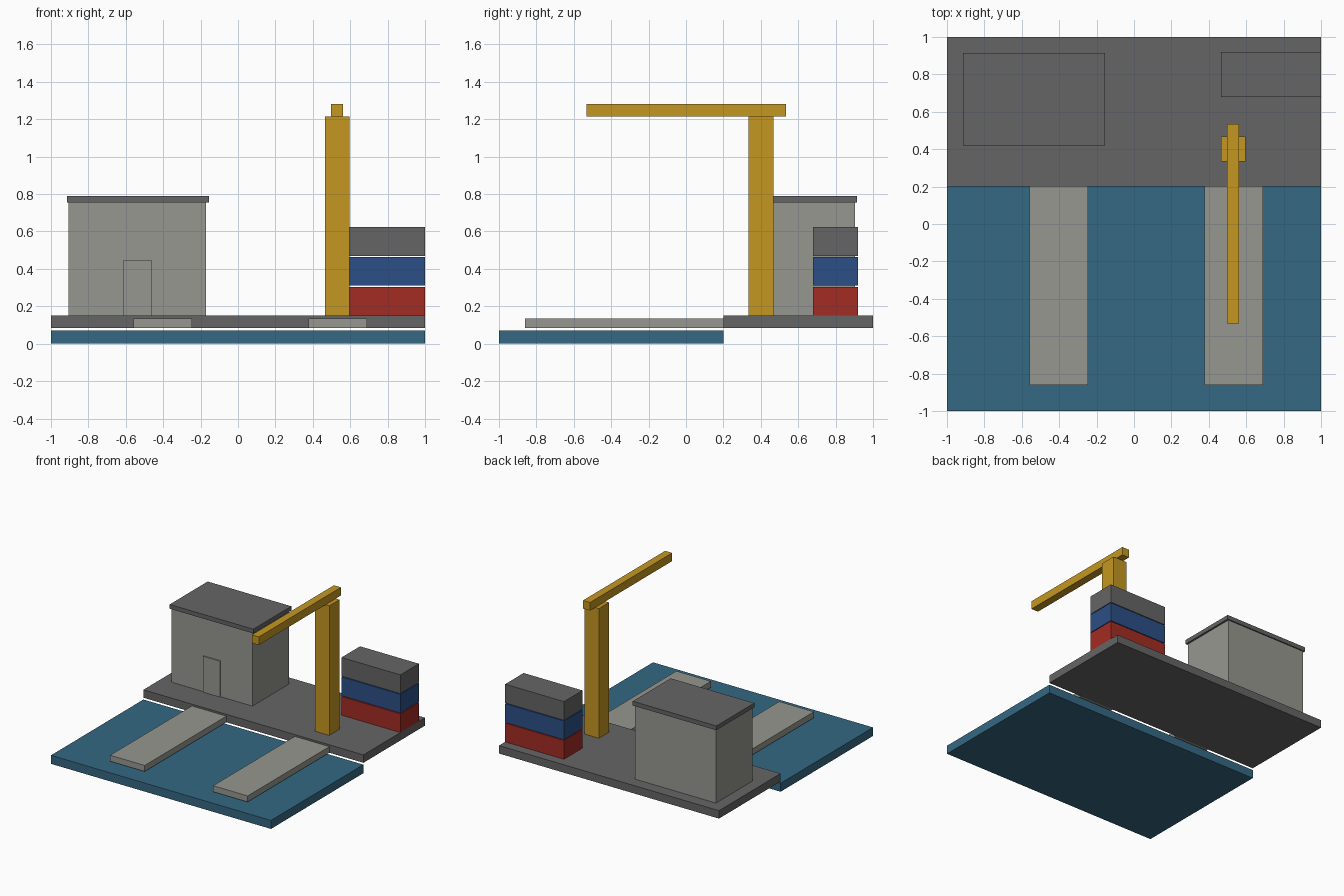
import bpy
import bmesh

cube = bpy.data.objects.get("Cube")
if cube:
    bpy.data.objects.remove(cube, do_unlink=True)


def material(name, rgb):
    mat = bpy.data.materials.new(name)
    mat.use_nodes = True
    color = (*rgb, 1.0)
    mat.diffuse_color = color
    mat.node_tree.nodes["Principled BSDF"].inputs["Base Color"].default_value = color
    return mat


water_blue = material("water blue", (0.035, 0.14, 0.23))
dark_grey = material("dark grey", (0.13, 0.13, 0.13))
concrete = material("concrete grey", (0.31, 0.31, 0.28))
crane_yellow = material("crane yellow", (0.56, 0.31, 0.016))
box_red = material("container red", (0.37, 0.025, 0.017))
box_blue = material("container blue", (0.025, 0.08, 0.24))


def box(name, x, y, z, mat):
    """Box spanning the given (low, high) range on each axis."""
    spans = (x, y, z)
    bm = bmesh.new()
    bmesh.ops.create_cube(bm, size=1.0)
    for v in bm.verts:
        v.co = [lo if c < 0 else hi for c, (lo, hi) in zip(v.co, spans)]
    mesh = bpy.data.meshes.new(name)
    bm.to_mesh(mesh)
    bm.free()
    mesh.materials.append(mat)
    obj = bpy.data.objects.new(name, mesh)
    bpy.context.collection.objects.link(obj)
    return obj


DECK = 0.15  # top of the quay

# Water and quay
box("water", (-1, 1), (-1, 0.2), (0, 0.07), water_blue)
box("quay", (-1, 1), (0.2, 1), (0.085, DECK), dark_grey)

# Two jetties
for side, x in (("right", -0.403), ("left", 0.533)):
    box(side + "_jetty", (x - 0.157, x + 0.157), (-0.86, 0.2), (0.085, 0.135), concrete)

# Warehouse
box("warehouse_walls", (-0.905, -0.17), (0.43, 0.903), (DECK, 0.755), concrete)
box("warehouse_roof", (-0.915, -0.155), (0.42, 0.913), (0.755, 0.79), dark_grey)
box("warehouse_door", (-0.615, -0.46), (0.421, 0.43), (DECK, 0.445), concrete)

# Stacked containers
for i, (name, mat) in enumerate((("lower", box_red), ("middle", box_blue), ("upper", dark_grey))):
    z = DECK + i * 0.16
    box(name + "_container", (0.465, 1), (0.68, 0.92), (z, z + 0.154), mat)

# Crane
box("crane_tower", (0.465, 0.595), (0.335, 0.468), (DECK, 1.215), crane_yellow)
box("crane_boom", (0.498, 0.562), (-0.532, 0.534), (1.215, 1.282), crane_yellow)
